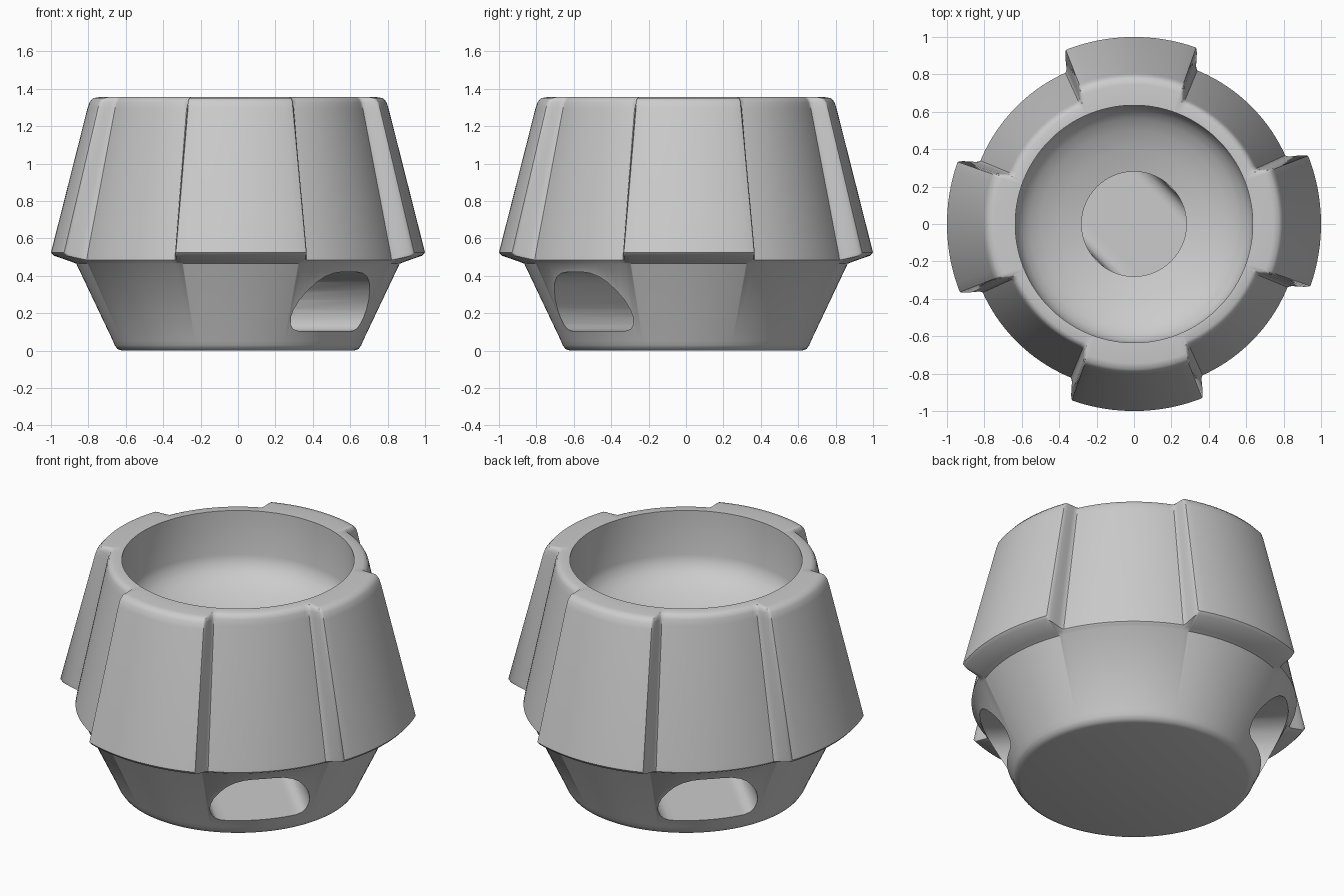
import bpy, bmesh, math
from mathutils import Vector

cube = bpy.data.objects.get("Cube")
if cube:
    bpy.data.objects.remove(cube)

grey = bpy.data.materials.new("light grey")
grey.use_nodes = True
colour = (0.6, 0.6, 0.6, 1)
grey.diffuse_color = colour
grey.node_tree.nodes["Principled BSDF"].inputs["Base Color"].default_value = colour


def add_object(name, bm):
    bmesh.ops.recalc_face_normals(bm, faces=bm.faces)
    mesh = bpy.data.meshes.new(name)
    bm.to_mesh(mesh)
    bm.free()
    mesh.materials.append(grey)
    obj = bpy.data.objects.new(name, mesh)
    bpy.context.collection.objects.link(obj)
    return obj


# Profiles: lower cone, then the flank in the grooves and on the ribs, then the bowl
lower = [(0.62, 0), (0.645, 0.008), (0.66, 0.03), (0.67, 0.055), (0.865, 0.465)]
groove = [(0.88, 0.475), (0.888, 0.485), (0.883, 0.515), (0.723, 1.29), (0.715, 1.325), (0.705, 1.345), (0.685, 1.355)]
rib = [(0.89, 0.475), (0.985, 0.508), (1.0, 0.525), (0.805, 1.295), (0.793, 1.33), (0.775, 1.35), (0.745, 1.355)]
bowl = [(0.635, 1.355), (0.635, 1.09), (0.625, 1.05), (0.6, 1.01), (0.56, 0.975),
        (0.5, 0.94), (0.4, 0.9), (0.28, 0.87), (0.28, 0.2)]

# One quarter of angles, with extra steps where a rib drops to a groove
TURN = 1
quarter = [a * 2.5 for a in range(-8, 9)]
quarter += [20.4, 20.8, 21.2, 21.8, 22.3, 22.8, 23.4]
quarter += [25 + 2.5 * i for i in range(17)]
quarter += [90 - a for a in (23.4, 22.8, 22.3, 21.8, 21.2, 20.8, 20.4)]


def rib_amount(angle):
    offset = abs((angle + 45) % 90 - 45)
    t = min(max((23.4 - offset) / 3.2, 0), 1)
    return t * t * (3 - 2 * t)


# Body: rings whose flank swells into four ribs
bm = bmesh.new()
rings = [[] for _ in range(len(lower) + len(rib) + len(bowl))]
for q in range(4):
    for a in quarter:
        angle = a + 90 * q
        k = rib_amount(angle)
        flank = [Vector(g).lerp(Vector(r), k) for g, r in zip(groove, rib)]
        t = math.radians(angle + TURN)
        for ring, (r, z) in zip(rings, lower + flank + bowl):
            ring.append(bm.verts.new((r * math.cos(t), r * math.sin(t), z)))
for a, b in zip(rings, rings[1:]):
    for i in range(len(a)):
        j = (i + 1) % len(a)
        bm.faces.new((a[i], a[j], b[j], b[i]))
bm.faces.new(rings[0])
bm.faces.new(rings[-1])
body = add_object("ribbed_body", bm)

# Slot: an arch with a flat floor, run diagonally through the base
half = [(0.205, 0.105), (0.24, 0.115), (0.262, 0.14), (0.275, 0.18), (0.275, 0.22), (0.262, 0.27),
        (0.235, 0.32), (0.2, 0.365), (0.16, 0.395), (0.11, 0.414), (0.06, 0.42)]
section = half + [(-w, z) for w, z in reversed(half)]
along = Vector((1, -1, 0)).normalized()
across = Vector((1, 1, 0)).normalized()
bm = bmesh.new()
ends = [[bm.verts.new(along * d + across * w + Vector((0, 0, z))) for w, z in section] for d in (-1.2, 1.2)]
for end in ends:
    bm.faces.new(end)
for i in range(len(section)):
    j = (i + 1) % len(section)
    bm.faces.new((ends[0][i], ends[0][j], ends[1][j], ends[1][i]))
cutter = add_object("slot_cutter", bm)
cutter.hide_render = True

cut = body.modifiers.new("slot", 'BOOLEAN')
cut.operation = 'DIFFERENCE'
cut.solver = 'EXACT'
cut.object = cutter
bpy.ops.object.select_all(action='DESELECT')
body.select_set(True)
bpy.context.view_layer.objects.active = body
bpy.ops.object.modifier_apply(modifier="slot")
bpy.data.objects.remove(cutter)
bpy.ops.object.shade_smooth_by_angle(angle=math.radians(40))
